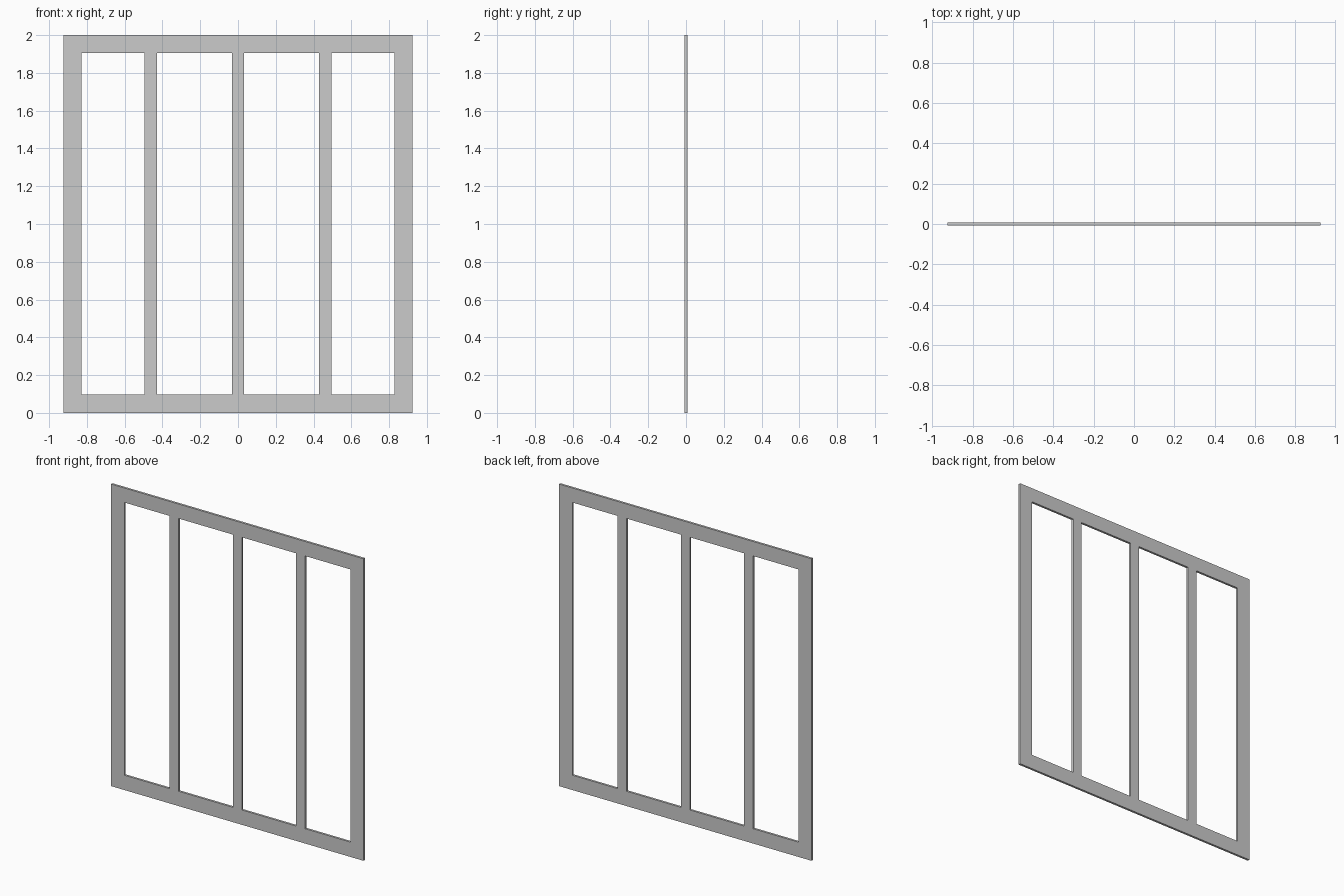
import bpy, bmesh

if "Cube" in bpy.data.objects:
    bpy.data.objects.remove(bpy.data.objects["Cube"])

# Grid lines of the frame: stiles, mullions and rails
half = [0.033, 0.43, 0.496, 0.828, 0.924]
xs = [-x for x in reversed(half)] + half
zs = [0.0, 0.098, 1.904, 2.0]
depth = 0.015

bm = bmesh.new()
grid = [[bm.verts.new((x, -depth / 2, z)) for z in zs] for x in xs]

# Front face: every cell except the four openings
for i in range(len(xs) - 1):
    for k in range(len(zs) - 1):
        if k == 1 and i % 2 == 1:
            continue
        bm.faces.new((grid[i][k], grid[i + 1][k], grid[i + 1][k + 1], grid[i][k + 1]))

# Give the panel its thickness, keeping the front face
front = bm.faces[:]
res = bmesh.ops.extrude_face_region(bm, geom=front, use_keep_orig=True)
moved = [g for g in res["geom"] if isinstance(g, bmesh.types.BMVert)]
bmesh.ops.translate(bm, verts=moved, vec=(0, depth, 0))
bmesh.ops.recalc_face_normals(bm, faces=bm.faces[:])

mesh = bpy.data.meshes.new("window_frame")
bm.to_mesh(mesh)
bm.free()
bpy.context.collection.objects.link(bpy.data.objects.new("window_frame", mesh))
